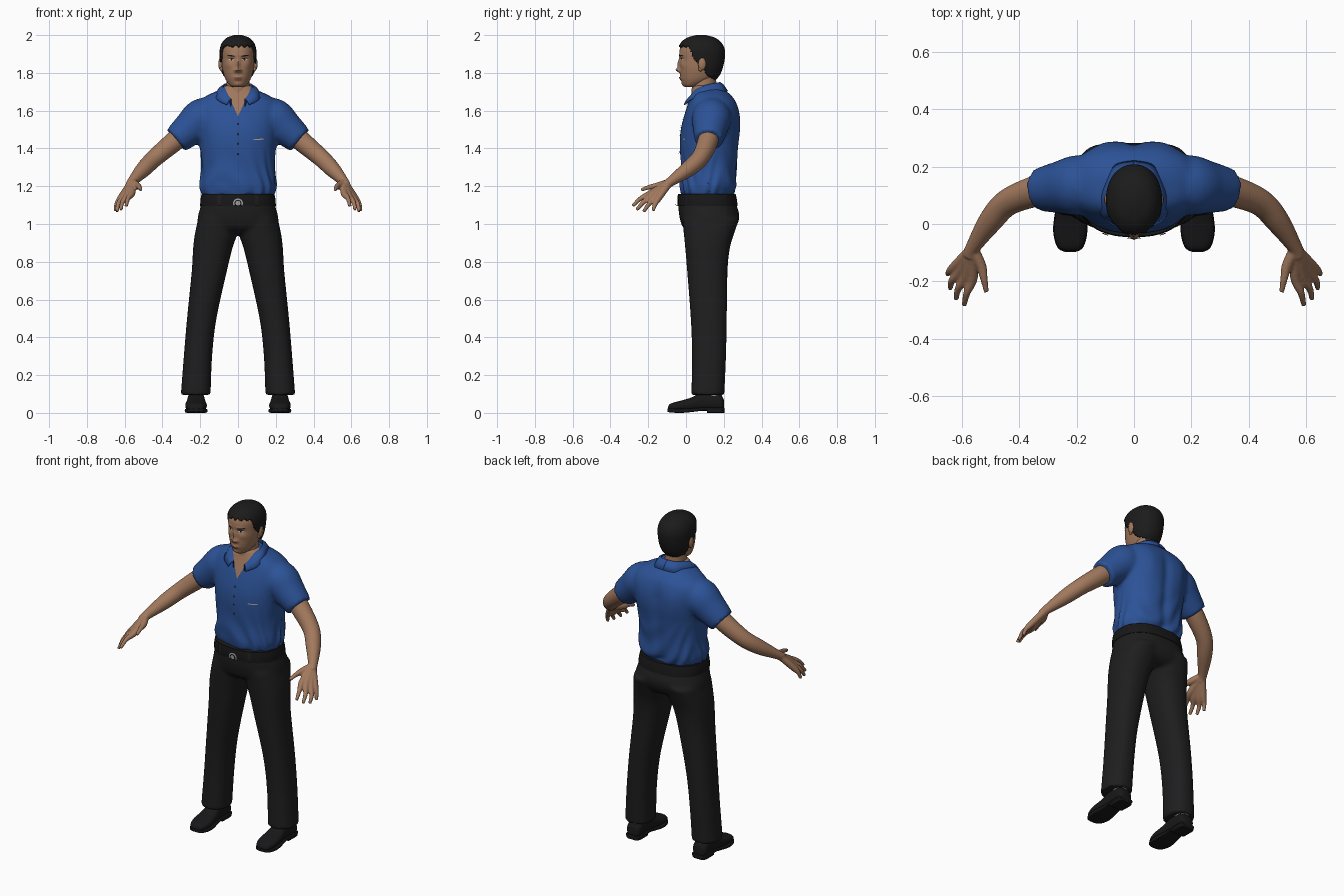
import bpy, bmesh
from math import sin, cos, pi, exp, copysign
from mathutils import Vector
from mathutils.bvhtree import BVHTree

cube = bpy.data.objects.get("Cube")
if cube:
    bpy.data.objects.remove(cube)
made = []


def material(name, r, g, b):
    m = bpy.data.materials.new(name)
    m.use_nodes = True
    m.diffuse_color = (r, g, b, 1)
    node = m.node_tree.nodes["Principled BSDF"]
    node.inputs["Base Color"].default_value = (r, g, b, 1)
    node.inputs["Roughness"].default_value = 0.8
    return m


BLUE = material("shirt blue", 0.025, 0.085, 0.31)
SKIN = material("skin", 0.36, 0.19, 0.11)
CLOTH = material("trouser black", 0.013, 0.013, 0.014)
HAIR = material("hair black", 0.011, 0.011, 0.011)
LEATHER = material("leather black", 0.009, 0.009, 0.010)
LIP = material("lip brown", 0.22, 0.085, 0.06)
WHITE = material("sock and eye white", 0.55, 0.55, 0.55)
SILVER = material("buckle silver", 0.35, 0.35, 0.36)
CREAM = material("pocket cream", 0.5, 0.4, 0.3)


def curve_rows(rows, k):
    """Smoothly resample rows of numbers, k steps per span."""
    out = []
    for i in range(len(rows) - 1):
        a, b, c, d = (rows[max(i - 1, 0)], rows[i], rows[i + 1], rows[min(i + 2, len(rows) - 1)])
        for j in range(k):
            t = j / k
            out.append([q + t * ((r - p) + t * ((2 * p - 5 * q + 4 * r - s) + t * (3 * q - p - 3 * r + s))) / 2
                        for p, q, r, s in zip(a, b, c, d)])
    return out + [list(rows[-1])]


def loft(bm, rings, n=32, power=2.0):
    """Skin closed rings given as (centre, u, v)."""
    loops = []
    for c, u, v in rings:
        loop = []
        for i in range(n):
            ca, sa = cos(2 * pi * i / n), sin(2 * pi * i / n)
            e = 2 / power
            loop.append(bm.verts.new(c + u * copysign(abs(ca) ** e, ca) + v * copysign(abs(sa) ** e, sa)))
        loops.append(loop)
    for a, b in zip(loops, loops[1:]):
        for i in range(n):
            bm.faces.new((a[i], a[i - 1], b[i - 1], b[i]))
    bm.faces.new(loops[0])
    bm.faces.new(loops[-1])


def upright(rows, k=4):
    """Rows of z, x centre, half width, front y, back y."""
    return [(Vector((x, (f + b) / 2, z)), Vector((w, 0, 0)), Vector((0, (b - f) / 2, 0)))
            for z, x, w, f, b in curve_rows(rows, k)]


def lengthwise(rows, k=4):
    """Rows of y, x centre, half width, bottom z, top z."""
    return [(Vector((x, y, (lo + hi) / 2)), Vector((w, 0, 0)), Vector((0, 0, (hi - lo) / 2)))
            for y, x, w, lo, hi in curve_rows(rows, k)]


def tube(rows, k=5):
    """Rows of x, y, z, radius along a path."""
    pts = curve_rows(rows, k)
    rings = []
    for i, p in enumerate(pts):
        t = (Vector(pts[min(i + 1, len(pts) - 1)][:3]) - Vector(pts[max(i - 1, 0)][:3])).normalized()
        u = t.cross(Vector((0, 0.3, 1))).normalized()
        rings.append((Vector(p[:3]), u * p[3], t.cross(u) * p[3]))
    return rings


def finish(name, bm, *mats, fix=True):
    if fix:
        bmesh.ops.recalc_face_normals(bm, faces=bm.faces)
    mesh = bpy.data.meshes.new(name)
    bm.to_mesh(mesh)
    bm.free()
    for m in mats:
        mesh.materials.append(m)
    for p in mesh.polygons:
        p.use_smooth = True
    ob = bpy.data.objects.new(name, mesh)
    bpy.context.scene.collection.objects.link(ob)
    made.append(ob)
    return ob


def mirror(ob):
    ob.modifiers.new("mirror", "MIRROR").use_mirror_merge = False
    return ob


def fuse(ob, voxel, rounds):
    """Merge overlapping volumes into one soft skin."""
    m = ob.modifiers.new("fuse", "REMESH")
    m.mode, m.voxel_size, m.use_smooth_shade = "VOXEL", voxel, True
    s = ob.modifiers.new("soften", "SMOOTH")
    s.factor, s.iterations = 0.5, rounds
    bpy.context.view_layer.update()
    mesh = bpy.data.meshes.new_from_object(ob.evaluated_get(bpy.context.evaluated_depsgraph_get()))
    ob.modifiers.clear()
    ob.data = mesh
    return ob


def patch(name, target, x, z, w, h, mat, lens=True, tilt=0, lift=0.002):
    """Thin plate that follows the front of the target."""
    src = bmesh.new()
    src.from_mesh(target.data)
    tree = BVHTree.FromBMesh(src)
    bm, cols = bmesh.new(), []
    for i in range(13):
        t = i / 6 - 1
        half = h * max(0.05, 1 - t * t) ** 0.5 if lens else h
        col = []
        for j in range(9):
            px, pz = x + w * t, z + tilt * t + half * (j / 4 - 1)
            hit = tree.ray_cast(Vector((px, -1, pz)), Vector((0, 1, 0)))[0]
            col.append(bm.verts.new((px, (hit.y if hit else 0) - lift, pz)))
        cols.append(col)
    for a, b in zip(cols, cols[1:]):
        for j in range(8):
            bm.faces.new((a[j], b[j], b[j + 1], a[j + 1]))
    src.free()
    return finish(name, bm, mat, fix=False)


def ball(name, centre, size, mat):
    bm = bmesh.new()
    bmesh.ops.create_uvsphere(bm, u_segments=20, v_segments=12, radius=1)
    for v in bm.verts:
        v.co = Vector(centre) + Vector(a * b for a, b in zip(v.co, size))
    return finish(name, bm, mat)


# Shirt: torso and sleeves fused, with folds and an open neck
bm = bmesh.new()
loft(bm, upright([(1.15, 0, .185, -.02, .25), (1.2, 0, .202, -.03, .265), (1.3, 0, .193, -.028, .27),
                  (1.42, 0, .203, -.033, .28), (1.5, 0, .215, -.028, .288), (1.58, 0, .23, -.008, .285),
                  (1.64, 0, .215, .012, .268), (1.68, 0, .165, .025, .24), (1.71, 0, .10, .033, .205),
                  (1.735, 0, .07, .035, .17)]), 48, 2.35)
for s in (-1, 1):
    loft(bm, tube([(s * .12, .135, 1.595, .085), (s * .19, .135, 1.56, .105), (s * .255, .128, 1.505, .092),
                   (s * .328, .12, 1.443, .075)]))
shirt = fuse(finish("shirt", bm, BLUE, SKIN), 0.011, 5)
bm = bmesh.new()
bm.from_mesh(shirt.data)
bm.normal_update()
for v in bm.verts:
    x, y, z = v.co
    low = max(0, min(1, (1.42 - z) / 0.2))
    fold = low * 0.005 * sin(38 * x + 30 * z + 6 * sin(25 * y))
    if y > 0.15:
        fold -= 0.012 * exp(-(x / 0.03) ** 2) * max(0, min(1, (1.66 - z) / 0.1))
        fold += 0.006 * exp(-((abs(x) - .1) / .04) ** 2 - ((z - 1.54) / .1) ** 2)
    v.co += v.normal * fold
for s in (-1, 1):
    near = [f for f in bm.faces if f.calc_center_median().y < .1 and f.calc_center_median().z > 1.53]
    geom = list({g for f in near for g in (*f.verts, *f.edges, f)})
    bmesh.ops.bisect_plane(bm, geom=geom, plane_co=(0, 0, 1.57), plane_no=(1, 0, -.46 * s))
for f in bm.faces:
    c = f.calc_center_median()
    f.material_index = int(c.y < .1 and abs(c.x) < .46 * (c.z - 1.57))
    f.smooth = True
bm.to_mesh(shirt.data)
bm.free()

# Collar folded over the neckline
top = curve_rows([(0, .18, 1.752), (.05, .165, 1.748), (.08, .10, 1.735), (.068, .045, 1.705), (.035, .01, 1.66)], 5)
outer = curve_rows([(0, .222, 1.705), (.075, .20, 1.70), (.118, .10, 1.695), (.112, .025, 1.66), (.06, -.012, 1.632)], 5)
bm = bmesh.new()
strip = []
for a, b in zip(top, outer):
    mid = [(p + q) / 2 + d for p, q, d in zip(a, b, (0, 0, .008))]
    strip.append([bm.verts.new(p) for p in ((a[0] * .93, a[1], a[2] - .05), a, mid, b)])
for a, b in zip(strip, strip[1:]):
    for j in range(3):
        bm.faces.new((a[j], b[j], b[j + 1], a[j + 1]))
collar = mirror(finish("collar", bm, BLUE))
collar.modifiers.new("thickness", "SOLIDIFY").thickness = 0.006

# Placket, buttons and pocket slit
patch("placket", shirt, 0, 1.465, .017, .1, BLUE, False, lift=.005)
for z in (1.37, 1.425, 1.475, 1.53):
    patch("button", shirt, 0, z, .006, .006, HAIR, lift=.008)
patch("pocket_slit", shirt, .11, 1.448, .03, .003, CREAM, tilt=.002, lift=.003)

# Trousers: hips and legs fused
bm = bmesh.new()
loft(bm, upright([(.95, 0, .17, .03, .22), (.98, 0, .212, -.015, .262), (1.04, 0, .212, -.035, .283),
                  (1.1, 0, .196, -.04, .268), (1.16, 0, .187, -.036, .255)]), 48, 2.4)
for s in (-1, 1):
    loft(bm, upright([(1.03, s * .105, .105, -.02, .283), (.95, s * .116, .112, -.012, .255),
                      (.87, s * .134, .104, -.004, .232), (.75, s * .152, .093, .006, .22),
                      (.5, s * .192, .078, .025, .216), (.3, s * .212, .075, .032, .212),
                      (.095, s * .224, .079, .028, .203)]), 32, 2.3)
trousers = fuse(finish("trousers", bm, CLOTH), 0.011, 4)

# Belt, loops and buckle
bm = bmesh.new()
loft(bm, upright([(1.095, 0, .200, -.045, .273), (1.125, 0, .199, -.046, .27), (1.158, 0, .193, -.043, .263)]), 48, 2.4)
belt = finish("belt", bm, LEATHER)
for x in (-.1, .1):
    patch("belt_loop", belt, x, 1.125, .009, .03, CLOTH, False, lift=.005)
patch("buckle", belt, 0, 1.11, .026, .025, SILVER, lift=.005)
patch("buckle_inset", belt, 0, 1.11, .019, .018, LEATHER, lift=.007)
patch("buckle_badge", belt, 0, 1.11, .012, .013, SILVER, lift=.009)

# Arms with hands, fused then mirrored
bm = bmesh.new()
loft(bm, tube([(.27, .125, 1.495, .055), (.34, .115, 1.435, .054), (.44, .075, 1.35, .047),
               (.50, .01, 1.29, .042), (.56, -.08, 1.225, .026), (.572, -.11, 1.203, .025)]))
fingers = [((.562, -.185, 1.163), (.582, -.24, 1.135), (.592, -.283, 1.095)),
           ((.585, -.18, 1.153), (.612, -.225, 1.115), (.620, -.262, 1.075)),
           ((.605, -.165, 1.143), (.634, -.197, 1.105), (.640, -.225, 1.065)),
           ((.620, -.145, 1.138), (.642, -.163, 1.105), (.649, -.175, 1.07)),
           ((.533, -.145, 1.203), (.522, -.195, 1.195), (.514, -.237, 1.180))]
for base, middle, tip in fingers:
    loft(bm, tube([(.562, -.085, 1.222, .02), (*base, .0185), (*middle, .0125), (*tip, .009)], 6), 16)
mirror(fuse(finish("arms_and_hands", bm, SKIN), 0.005, 3))

# Shoes, soles, heels and socks
x = .222
bm = bmesh.new()
loft(bm, lengthwise([(-.094, x, .02, .012, .035), (-.08, x, .042, .01, .05), (-.03, x, .057, .01, .064),
                     (.03, x, .053, .01, .082), (.08, x, .046, .01, .108), (.14, x, .046, .01, .112),
                     (.185, x, .044, .01, .095), (.2, x, .028, .012, .07)]), 28, 2.5)
mirror(finish("shoes", bm, LEATHER))
bm = bmesh.new()
loft(bm, lengthwise([(-.097, x, .02, .006, .022), (-.08, x, .046, .002, .022), (-.02, x, .06, 0, .022),
                     (.06, x, .05, .008, .026), (.09, x, .047, .012, .028), (.19, x, .046, .012, .028),
                     (.204, x, .03, .012, .026)]), 28, 6)
loft(bm, lengthwise([(.11, x, .045, 0, .02), (.185, x, .046, 0, .02), (.203, x, .03, 0, .02)]), 28, 6)
mirror(finish("soles", bm, LEATHER))
bm = bmesh.new()
loft(bm, upright([(.05, x, .04, .10, .19), (.18, x, .042, .09, .188)]), 24)
mirror(finish("socks", bm, WHITE))

# Neck
bm = bmesh.new()
loft(bm, upright([(1.62, 0, .068, .035, .19), (1.7, 0, .061, .03, .165), (1.76, 0, .06, .035, .16),
                  (1.82, 0, .06, .05, .16)]))
finish("neck", bm, SKIN)

# Head with a sculpted face; bumps are x, z, width, height, depth
bumps = [(0, 1.815, .013, .012, .020), (0, 1.845, .009, .025, .013), (.014, 1.811, .008, .008, .009),
         (.036, 1.872, .02, .012, -.007), (.03, 1.893, .025, .009, .004), (0, 1.772, .022, .010, .008),
         (0, 1.768, .02, .003, -.003), (0, 1.738, .02, .012, .006), (.05, 1.84, .018, .016, .004)]


def head_mesh():
    bm = bmesh.new()
    loft(bm, upright([(1.724, 0, .025, -.002, .05), (1.735, 0, .044, -.014, .08), (1.76, 0, .063, -.024, .135),
                      (1.79, 0, .075, -.03, .168), (1.83, 0, .084, -.032, .185), (1.88, 0, .087, -.034, .196),
                      (1.92, 0, .087, -.034, .196), (1.953, 0, .077, -.02, .18), (1.977, 0, .055, .01, .15),
                      (1.99, 0, .02, .055, .105)], 7), 96, 2.15)
    for v in bm.verts:
        if v.co.y < .06:
            x, z = v.co.x, v.co.z
            v.co.y -= sum(d * exp(-((abs(x) - bx) / w) ** 2 - ((z - bz) / h) ** 2) for bx, bz, w, h, d in bumps)
    bmesh.ops.recalc_face_normals(bm, faces=bm.faces)
    return bm


head = finish("head", head_mesh(), SKIN)
ears = mirror(ball("ears", (.092, .085, 1.848), (.012, .021, .034), SKIN))
lobes = mirror(ball("ear_lobes", (.088, .077, 1.822), (.009, .012, .014), SKIN))

# Face details
for s in (-1, 1):
    patch("eye", head, s * .035, 1.871, .014, .0045, WHITE, tilt=s * .001, lift=.0015)
    patch("iris", head, s * .035, 1.871, .005, .0045, HAIR, lift=.003)
    patch("eyelid_line", head, s * .035, 1.8765, .016, .0016, HAIR, tilt=s * .001, lift=.0025)
    patch("eyebrow", head, s * .037, 1.891, .021, .0035, HAIR, tilt=s * .003)
patch("upper_lip", head, 0, 1.7745, .023, .004, LIP)
patch("lower_lip", head, 0, 1.764, .02, .0045, LIP)

# Hair: upper part of the head shape, thickened, with a ragged edge
hairline = [(-.2, 1.943), (0, 1.94), (.025, 1.93), (.04, 1.875), (.06, 1.855), (.085, 1.85),
            (.11, 1.795), (.15, 1.765), (.3, 1.755)]


def hair_edge(x, y):
    for (a, za), (b, zb) in zip(hairline, hairline[1:]):
        if a <= y < b:
            return za + (zb - za) * (y - a) / (b - a) + .004 * sin(190 * x + 90 * y)


bm = head_mesh()
gone = []
for f in bm.faces:
    c = f.calc_center_median()
    if c.z < hair_edge(c.x, c.y):
        gone.append(f)
bmesh.ops.delete(bm, geom=gone, context="FACES")
hair = finish("hair", bm, HAIR, fix=False)
shell = hair.modifiers.new("thickness", "SOLIDIFY")
shell.thickness, shell.offset = 0.010, 1

# Smooth shading that keeps sharp rims
bpy.ops.object.select_all(action="DESELECT")
for ob in made:
    ob.select_set(True)
bpy.context.view_layer.objects.active = made[0]
bpy.ops.object.shade_smooth_by_angle(angle=0.8)
